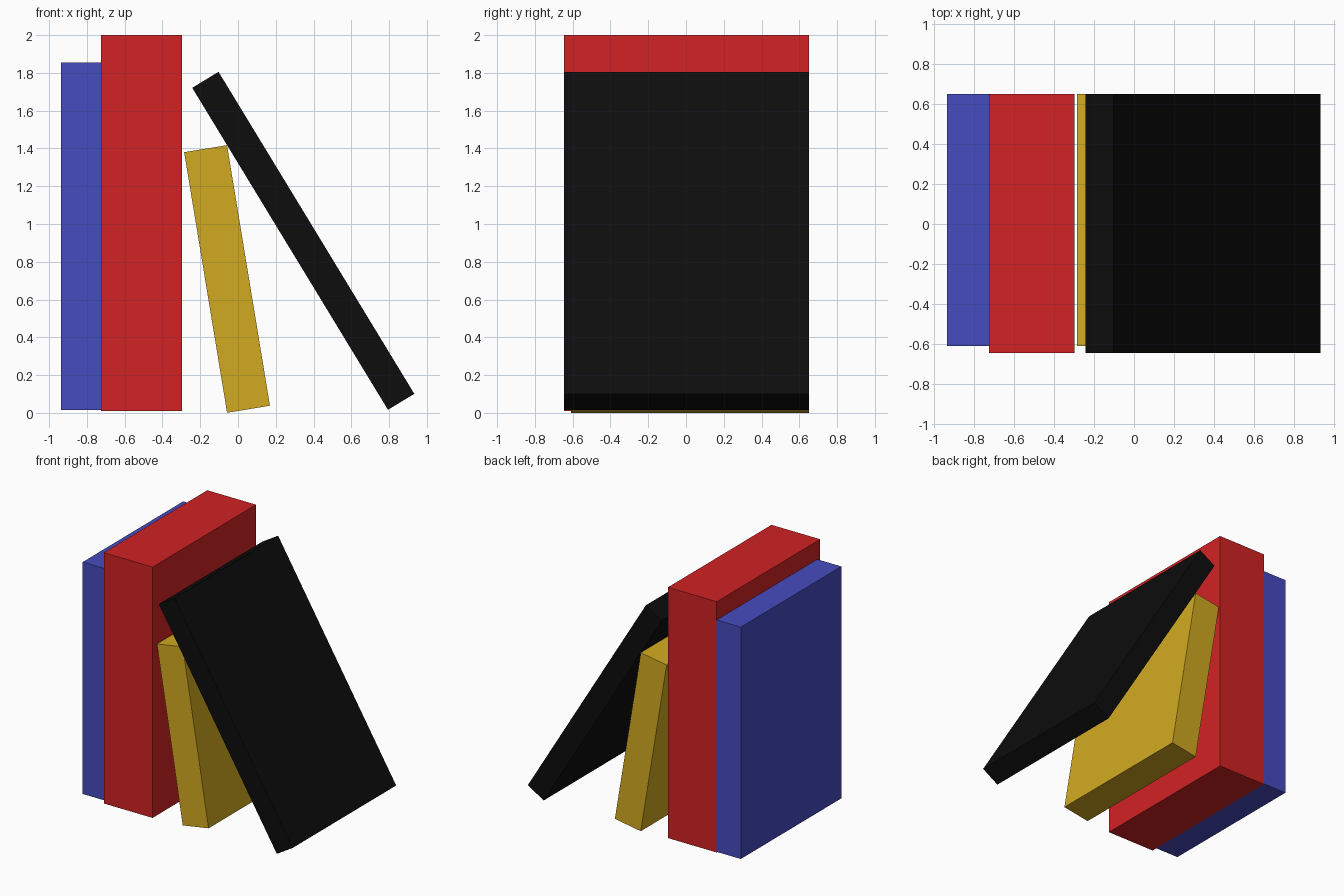
import bpy
import math

if "Cube" in bpy.data.objects:
    bpy.data.objects.remove(bpy.data.objects["Cube"])


def material(name, rgb):
    m = bpy.data.materials.new(name)
    m.diffuse_color = (*rgb, 1.0)
    m.use_nodes = True
    m.node_tree.nodes["Principled BSDF"].inputs["Base Color"].default_value = m.diffuse_color
    return m


def book(name, x, z, thick, height, y0, y1, lean, mat):
    """A closed book: box centred at (x, z) in the front view, leaning left by `lean` degrees."""
    bpy.ops.mesh.primitive_cube_add(size=1, location=(x, (y0 + y1) / 2, z),
                                    rotation=(0, -math.radians(lean), 0))
    ob = bpy.context.object
    ob.name = name
    ob.scale = (thick, y1 - y0, height)
    ob.data.materials.append(mat)
    return ob


blue = material("blue", (0.061, 0.071, 0.52))
red = material("red", (0.64, 0.016, 0.017))
yellow = material("mustard yellow", (0.64, 0.40, 0.015))
black = material("black", (0.004, 0.004, 0.004))

# upright books
book("blue_book", -0.83, 0.935, 0.213, 1.84, -0.61, 0.65, 0, blue)
book("red_book", -0.511, 1.005, 0.428, 1.99, -0.647, 0.65, 0, red)
# leaning books
book("yellow_book", -0.058, 0.709, 0.23, 1.398, -0.61, 0.65, 9.35, yellow)
book("black_book", 0.3455, 0.911, 0.163, 1.995, -0.647, 0.65, 31.3, black)
